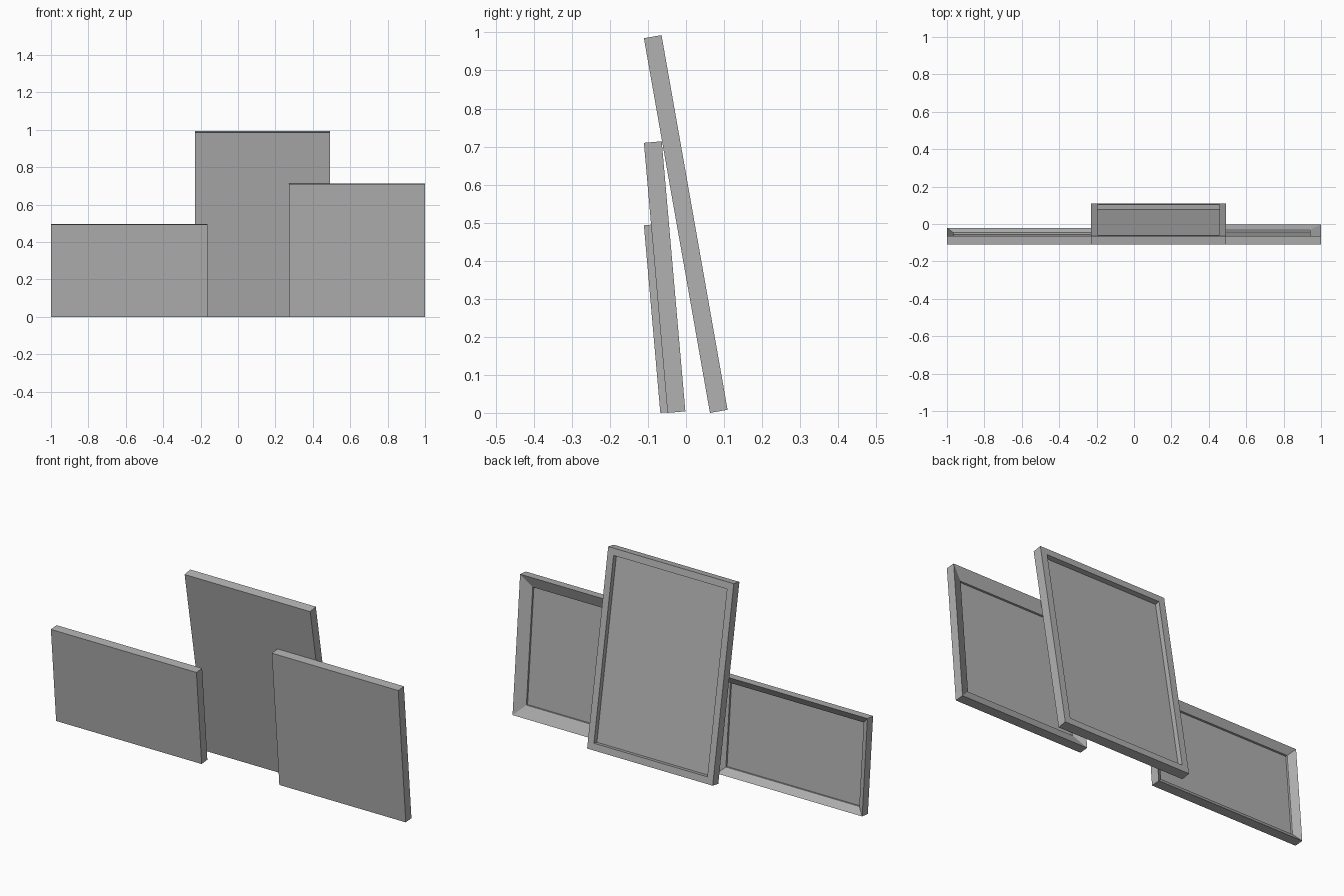
import bpy, bmesh
from math import radians
from mathutils import Matrix

if "Cube" in bpy.data.objects:
    bpy.data.objects.remove(bpy.data.objects["Cube"])

THICK = 0.047

# mid-dark grey shared by all panels
grey = bpy.data.materials.new("dark_grey")
grey.diffuse_color = (0.44, 0.44, 0.44, 1)
grey.use_nodes = True
grey.node_tree.nodes["Principled BSDF"].inputs["Base Color"].default_value = grey.diffuse_color


def canvas(name, x0, x1, height, foot_y, tilt, rim, slope, step):
    """Leaning panel with a framed, recessed back; pivots on its front bottom edge."""
    bm = bmesh.new()

    def ring(inset, y):
        return [bm.verts.new((x, y, z)) for x, z in (
            (x0 + inset, inset), (x1 - inset, inset),
            (x1 - inset, height - inset), (x0 + inset, height - inset))]

    # front edge, back edge, inner rim, recess floor
    rings = [ring(0, 0), ring(0, THICK),
             ring(rim, THICK - slope), ring(rim, THICK - slope - step)]
    for a, b in zip(rings, rings[1:]):
        for i in range(4):
            j = (i + 1) % 4
            bm.faces.new((a[i], a[j], b[j], b[i]))
    bm.faces.new(rings[0])
    bm.faces.new(rings[-1])
    bmesh.ops.recalc_face_normals(bm, faces=bm.faces)

    # lean the panel backwards onto its place
    bm.transform(Matrix.Translation((0, foot_y, 0)) @ Matrix.Rotation(radians(tilt), 4, 'X'))
    mesh = bpy.data.meshes.new(name)
    bm.to_mesh(mesh)
    bm.free()
    mesh.materials.append(grey)
    obj = bpy.data.objects.new(name, mesh)
    bpy.context.collection.objects.link(obj)
    return obj


# tall panel has a flat rim, the two smaller ones a chamfered rim
canvas("tall_canvas", -0.23, 0.493, 1.0, 0.063, 10, 0.035, 0.0, 0.025)
canvas("right_canvas", 0.272, 1.0, 0.7125, -0.0485, 5, 0.058, 0.026, 0.01)
canvas("left_canvas", -1.0, -0.162, 0.495, -0.0675, 5, 0.035, 0.023, 0.01)
